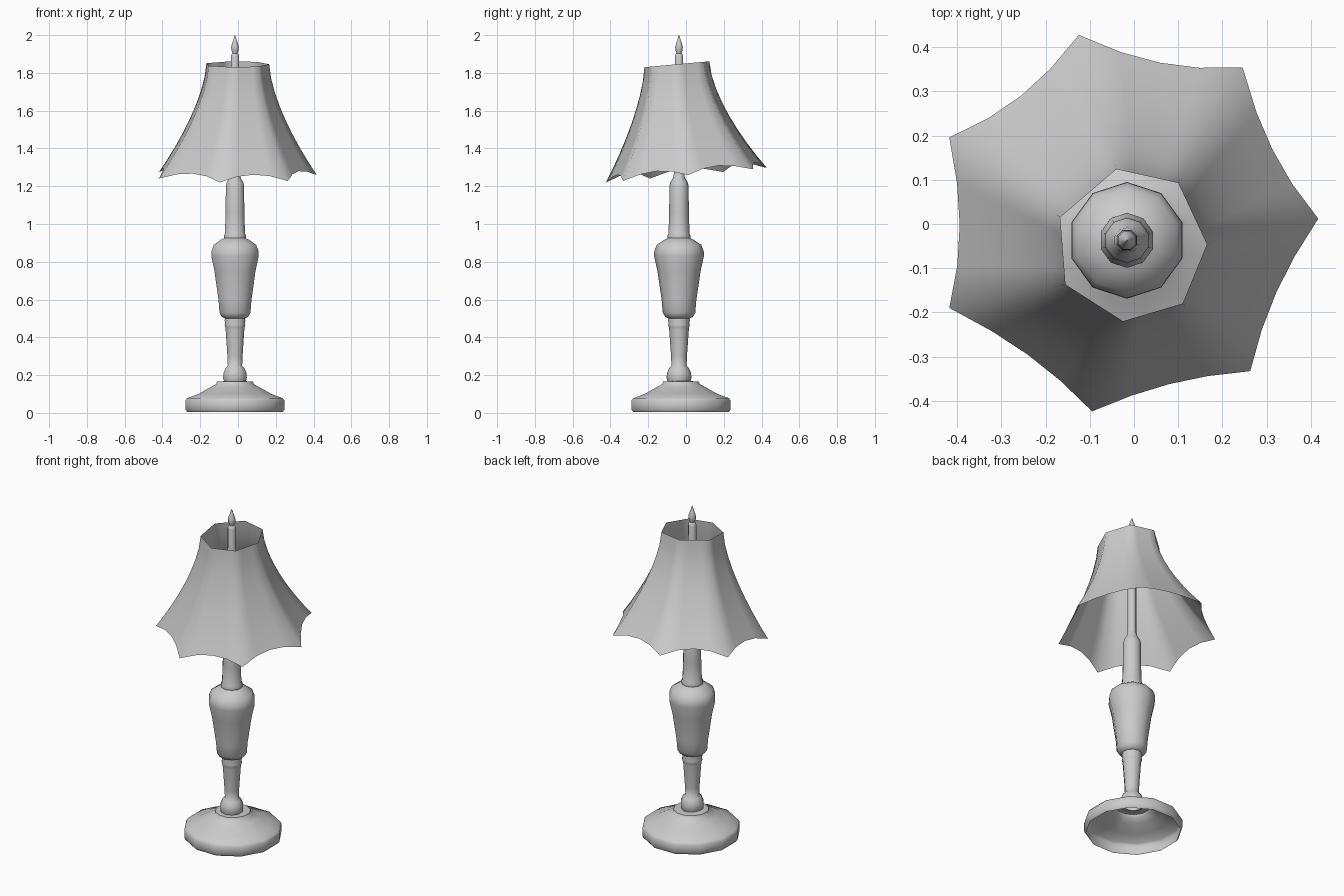
import bpy, bmesh, math
from mathutils import Vector


def finish(name, bm, angle):
    bmesh.ops.remove_doubles(bm, verts=bm.verts, dist=1e-5)
    bmesh.ops.recalc_face_normals(bm, faces=bm.faces)
    me = bpy.data.meshes.new(name)
    bm.to_mesh(me)
    bm.free()
    ob = bpy.data.objects.new(name, me)
    bpy.context.collection.objects.link(ob)
    bpy.ops.object.select_all(action='DESELECT')
    ob.select_set(True)
    bpy.context.view_layer.objects.active = ob
    bpy.ops.object.shade_smooth_by_angle(angle=math.radians(angle))
    return ob


def skin(bm, rows):
    # Bridge closed rows of points with quads
    rings = [[bm.verts.new(p) for p in row] for row in rows]
    n = len(rings[0])
    for a, b in zip(rings, rings[1:]):
        for i in range(n):
            j = (i + 1) % n
            bm.faces.new((a[i], a[j], b[j], b[i]))


def lathe(name, profile, center, sides, angle=50):
    bm = bmesh.new()
    rows = []
    for r, z in profile:
        r = max(r, 0.0005)
        rows.append([(center[0] + r * math.cos(math.tau * (i + 0.5) / sides),
                      center[1] + r * math.sin(math.tau * (i + 0.5) / sides), z)
                     for i in range(sides)])
    skin(bm, rows)
    return finish(name, bm, angle)


AXIS = (-0.016, -0.037)

# Hollow foot, open underneath
lathe("base", [(0.262, 0.005), (0.272, 0.018), (0.272, 0.065), (0.262, 0.078),
               (0.20, 0.10), (0.14, 0.133), (0.103, 0.152), (0.098, 0.166),
               (0.055, 0.168)], (-0.016, -0.026), 12)

# Turned stem: knob, lower column, collar rings, vase body, neck
lathe("stem", [(0.060, 0.165), (0.066, 0.185), (0.064, 0.21), (0.052, 0.238),
               (0.040, 0.25), (0.042, 0.30), (0.052, 0.44), (0.054, 0.455),
               (0.058, 0.465), (0.054, 0.475), (0.058, 0.49), (0.056, 0.50),
               (0.072, 0.507), (0.086, 0.53), (0.092, 0.60), (0.104, 0.68),
               (0.114, 0.75), (0.132, 0.83), (0.131, 0.855), (0.118, 0.89),
               (0.075, 0.918), (0.060, 0.925), (0.062, 0.937), (0.056, 0.95),
               (0.052, 1.06), (0.051, 1.20), (0.046, 1.22), (0.031, 1.245),
               (0.029, 1.26), (0.023, 1.27)], AXIS, 10)

# Rod through the shade and finial
lathe("rod", [(0.026, 1.25), (0.025, 1.60), (0.024, 1.885), (0.019, 1.90),
              (0.010, 1.905)], AXIS, 8)
lathe("finial", [(0.013, 1.90), (0.020, 1.92), (0.022, 1.935), (0.017, 1.955),
                 (0.009, 1.975), (0.005, 1.99), (0, 2.0)], AXIS, 8)

# Seven-panel flared shade, slightly tilted, with scalloped lower edge
bottom = [(-0.125, 0.428), (0.246, 0.354), (0.417, 0.012), (0.263, -0.333),
          (-0.095, -0.424), (-0.418, -0.19), (-0.418, 0.196)]
top = [(-0.04, 0.124), (0.10, 0.093), (0.165, -0.046), (0.11, -0.18),
       (-0.025, -0.22), (-0.155, -0.137), (-0.167, 0.015)]
DIV, ROWS = 4, 8
rows = []
for k in range(ROWS + 1):
    row = []
    for i in range(7):
        for s in range(DIV):
            u = s / DIV
            a = Vector(top[i]).lerp(Vector(top[(i + 1) % 7]), u)
            b = Vector(bottom[i]).lerp(Vector(bottom[(i + 1) % 7]), u)
            t = k / ROWS * (1 - 0.06 * math.sin(math.pi * u) ** 0.8)
            p = a.lerp(b, t ** 1.55)
            row.append((p.x, p.y, 1.85 - 0.592 * t + 0.09 * p.y))
    rows.append(row)
bm = bmesh.new()
skin(bm, rows)
finish("shade", bm, 60)
